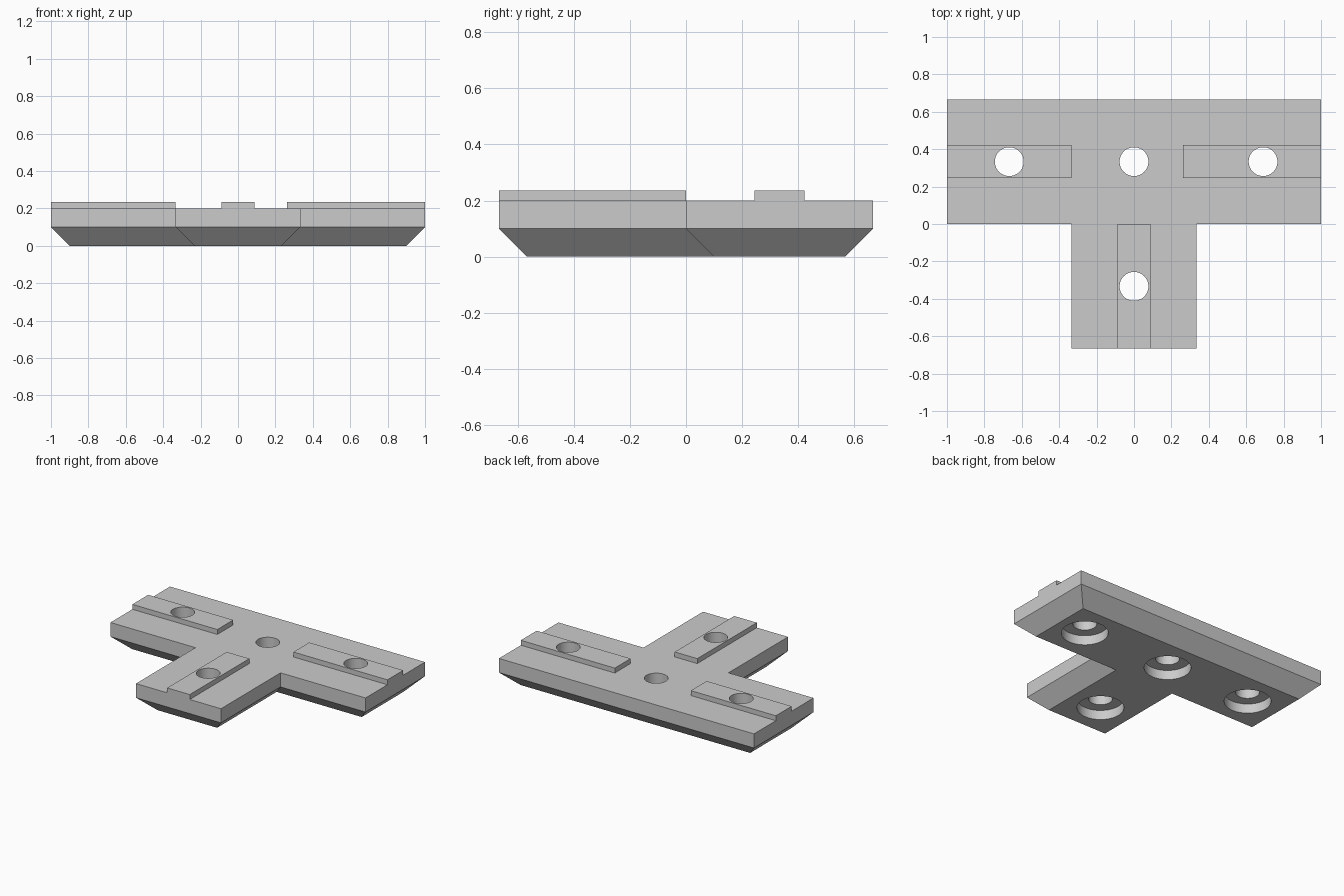
import bpy
import bmesh
from math import cos, sin, tau, radians

cube = bpy.data.objects.get("Cube")
if cube:
    bpy.data.objects.remove(cube, do_unlink=True)

grey = bpy.data.materials.new("light grey")
grey.use_nodes = True
colour = (0.6, 0.6, 0.6, 1)
grey.diffuse_color = colour
grey.node_tree.nodes["Principled BSDF"].inputs["Base Color"].default_value = colour

ARM = 1 / 3          # half width of each arm
BASE, TOP, RAIL_TOP = 0.1, 0.2, 0.235
RAIL = 0.0885        # half width of each rail
HOLES = [(-0.667, ARM), (0, ARM), (0.69, ARM), (0, -ARM)]


def stack(name, rings):
    """Solid skinned through a list of matching point rings, bottom to top."""
    bm = bmesh.new()
    loops = [[bm.verts.new(p) for p in ring] for ring in rings]
    for low, high in zip(loops, loops[1:]):
        for i in range(len(low)):
            j = (i + 1) % len(low)
            bm.faces.new((low[i], low[j], high[j], high[i]))
    bm.faces.new(loops[0][::-1])
    bm.faces.new(loops[-1])
    bmesh.ops.recalc_face_normals(bm, faces=bm.faces)
    mesh = bpy.data.meshes.new(name)
    bm.to_mesh(mesh)
    bm.free()
    mesh.materials.append(grey)
    obj = bpy.data.objects.new(name, mesh)
    bpy.context.collection.objects.link(obj)
    return obj


def circle(x, y, r, z, sides=48):
    return [(x + r * cos(tau * i / sides), y + r * sin(tau * i / sides), z)
            for i in range(sides)]


def tee(inset, z):
    """T outline, moved inward by the inset."""
    w, a, d = 1 - inset, ARM - inset, 2 * ARM - inset
    half = [(a, -d), (a, inset), (w, inset), (w, d)]
    return [(x, y, z) for x, y in half + [(-x, y) for x, y in reversed(half)]]


def rail(name, x0, x1, y0, y1):
    corners = [(x0, y0), (x1, y0), (x1, y1), (x0, y1)]
    return stack(name, [[(x, y, z) for x, y in corners] for z in (TOP, RAIL_TOP)])


# Plate with bevelled underside, and the raised rails
plate = stack("tee_plate", [tee(0.1, 0), tee(0, BASE), tee(0, TOP)])
parts = [
    plate,
    rail("right_rail", -1, -ARM, ARM - RAIL, ARM + RAIL),
    rail("left_rail", 0.263, 1, ARM - RAIL, ARM + RAIL),
    rail("front_rail", -RAIL, RAIL, -2 * ARM, 0),
]

# Stepped screw holes: wide counterbore below, narrow bore through
profile = [(0.15, -0.1), (0.15, 0.067), (0.077, 0.067), (0.077, 0.4)]
targets = {0: [plate, parts[1]], 1: [plate], 2: [plate, parts[2]], 3: [plate, parts[3]]}
for n, (x, y) in enumerate(HOLES):
    cutter = stack("hole_cutter", [circle(x, y, r, z) for r, z in profile])
    cutter.hide_render = True
    for obj in targets[n]:
        mod = obj.modifiers.new("screw_hole", 'BOOLEAN')
        mod.operation = 'DIFFERENCE'
        mod.solver = 'EXACT'
        mod.object = cutter
        bpy.context.view_layer.objects.active = obj
        bpy.ops.object.modifier_apply(modifier=mod.name)
    bpy.data.objects.remove(cutter, do_unlink=True)

# Smooth hole walls, sharp edges elsewhere
bpy.ops.object.select_all(action='DESELECT')
for obj in parts:
    obj.select_set(True)
bpy.context.view_layer.objects.active = plate
bpy.ops.object.shade_smooth_by_angle(angle=radians(30))
